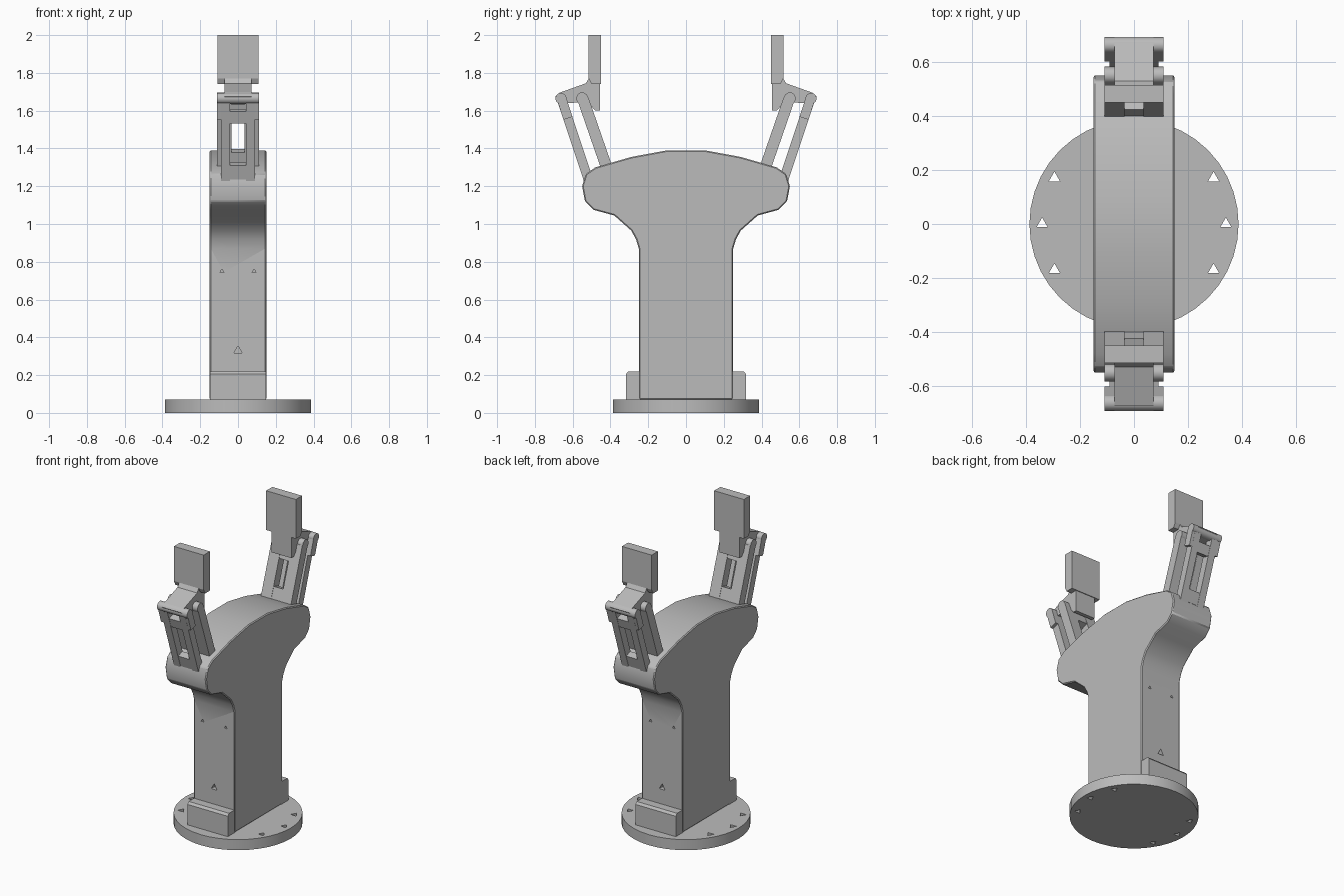
import bpy, bmesh, math
from mathutils import Vector

cube = bpy.data.objects.get("Cube")
if cube:
    bpy.data.objects.remove(cube, do_unlink=True)

grey = bpy.data.materials.new("plain_grey")
grey.use_nodes = True
colour = (0.5, 0.5, 0.5, 1)
grey.diffuse_color = colour
grey.node_tree.nodes["Principled BSDF"].inputs["Base Color"].default_value = colour


def finish(name, bm):
    bmesh.ops.recalc_face_normals(bm, faces=bm.faces)
    mesh = bpy.data.meshes.new(name)
    bm.to_mesh(mesh)
    bm.free()
    mesh.materials.append(grey)
    obj = bpy.data.objects.new(name, mesh)
    bpy.context.collection.objects.link(obj)
    return obj


def prism(name, profile, x0, x1, bevel=0.0):
    """Extrude a (y, z) profile from x0 to x1."""
    bm = bmesh.new()
    face = bm.faces.new([bm.verts.new((x0, y, z)) for y, z in profile])
    new = bmesh.ops.extrude_face_region(bm, geom=[face])["geom"]
    bmesh.ops.translate(bm, vec=(x1 - x0, 0, 0),
                        verts=[v for v in new if isinstance(v, bmesh.types.BMVert)])
    obj = finish(name, bm)
    if bevel:
        mod = obj.modifiers.new("soft_edges", "BEVEL")
        mod.width = bevel
        mod.segments = 1
    return obj


def bar(name, a, b, width, x0, x1, side):
    """Link between two (y, z) points, on the front or back finger."""
    a, b = Vector(a), Vector(b)
    d = (b - a).normalized() * width / 2
    n = Vector((-d.y, d.x))
    return prism(name, [(side * p.x, p.y) for p in (a + n, b + n, b - n, a - n)], x0, x1)


def rod(name, radius, depth, sides, location, axis="Z"):
    bm = bmesh.new()
    bmesh.ops.create_cone(bm, cap_ends=True, segments=sides,
                          radius1=radius, radius2=radius, depth=depth)
    obj = finish(name, bm)
    obj.location = location
    if axis == "Y":
        obj.rotation_euler.x = math.pi / 2
    elif axis == "X":
        obj.rotation_euler.y = math.pi / 2
    return obj


def cut(target, cutter):
    mod = target.modifiers.new("hole", "BOOLEAN")
    mod.operation = "DIFFERENCE"
    mod.solver = "EXACT"
    mod.object = cutter
    cutter.hide_render = True
    cutter.hide_set(True)


def smooth(obj, angle):
    bpy.ops.object.select_all(action="DESELECT")
    obj.select_set(True)
    bpy.context.view_layer.objects.active = obj
    bpy.ops.object.shade_smooth_by_angle(angle=math.radians(angle))


# Mounting flange with bolt holes
flange = rod("base_flange", 0.387, 0.07, 40, (0, 0, 0.035))
smooth(flange, 30)
for angle in (-30, 0, 30, 150, 180, 210):
    a = math.radians(angle)
    cut(flange, rod("bolt_hole_cutter", 0.024, 0.2, 3,
                    (0.34 * math.cos(a), 0.34 * math.sin(a), 0.035)))

# Main body: column flaring into two shoulders
half = [(0.25, 0.07), (0.25, 0.87), (0.265, 0.92), (0.29, 0.965), (0.38, 1.045),
        (0.49, 1.075), (0.535, 1.12), (0.55, 1.2), (0.53, 1.265), (0.48, 1.3),
        (0.29, 1.355), (0.1, 1.39)]
body = prism("body", half + [(-y, z) for y, z in reversed(half)], -0.15, 0.15, 0.006)
for s in (1, -1):
    for x, z, r in ((-0.085, 0.75, 0.012), (0.085, 0.75, 0.012), (0, 0.33, 0.025)):
        cut(body, rod("screw_hole_cutter", r, 0.06, 3, (x, s * 0.25, z), "Y"))
smooth(body, 32)

for s, end in ((-1, "front"), (1, "back")):
    # Connector block at the foot of the column
    prism(end + "_connector", [(s * y, z) for y, z in
          ((0.24, 0.065), (0.318, 0.065), (0.318, 0.205), (0.305, 0.22), (0.24, 0.22))],
          -0.148, 0.148)

    # Inner link: wide plate with a slot
    low, high = Vector((0.41, 1.27)), Vector((0.545, 1.66))
    for x0, x1 in ((-0.11, -0.035), (0.035, 0.11)):
        bar(end + "_inner_rail", low, high, 0.06, x0, x1, s)
    for t0, t1 in ((0.0, 0.3), (0.72, 0.95)):
        bar(end + "_inner_web", low.lerp(high, t0), low.lerp(high, t1), 0.056, -0.036, 0.036, s)

    # Outer link: open frame
    low, high = Vector((0.512, 1.22)), Vector((0.66, 1.665))
    for x0, x1 in ((-0.09, -0.042), (0.042, 0.09)):
        bar(end + "_outer_rail", low, high, 0.05, x0, x1, s)
    for t0, t1 in ((0.05, 0.22), (0.72, 0.86)):
        bar(end + "_outer_web", low.lerp(high, t0), low.lerp(high, t1), 0.046, -0.043, 0.043, s)

    # Fork ears and pivot pins at the knuckle
    for x0, x1 in ((-0.11, -0.074), (0.074, 0.11)):
        bar(end + "_outer_ear", (0.625, 1.56), (0.662, 1.675), 0.05, x0, x1, s)
    for name, y, z, r in (("inner", 0.55, 1.665, 0.032), ("outer", 0.662, 1.665, 0.03)):
        smooth(rod(f"{end}_{name}_pin", r, 0.22, 10, (0, s * y, z), "X"), 40)

    # Fingertip: narrow knuckle arm and broad gripping pad
    prism(end + "_knuckle", [(s * y, z) for y, z in
          ((0.455, 1.6), (0.48, 1.6), (0.52, 1.645), (0.64, 1.64), (0.672, 1.64),
           (0.692, 1.675), (0.67, 1.695), (0.53, 1.745), (0.515, 1.77), (0.455, 1.77))],
          -0.072, 0.072)
    prism(end + "_finger_pad", [(s * y, z) for y, z in
          ((0.45, 1.74), (0.5, 1.74), (0.515, 1.77), (0.515, 2.0), (0.45, 2.0))],
          -0.109, 0.109)
